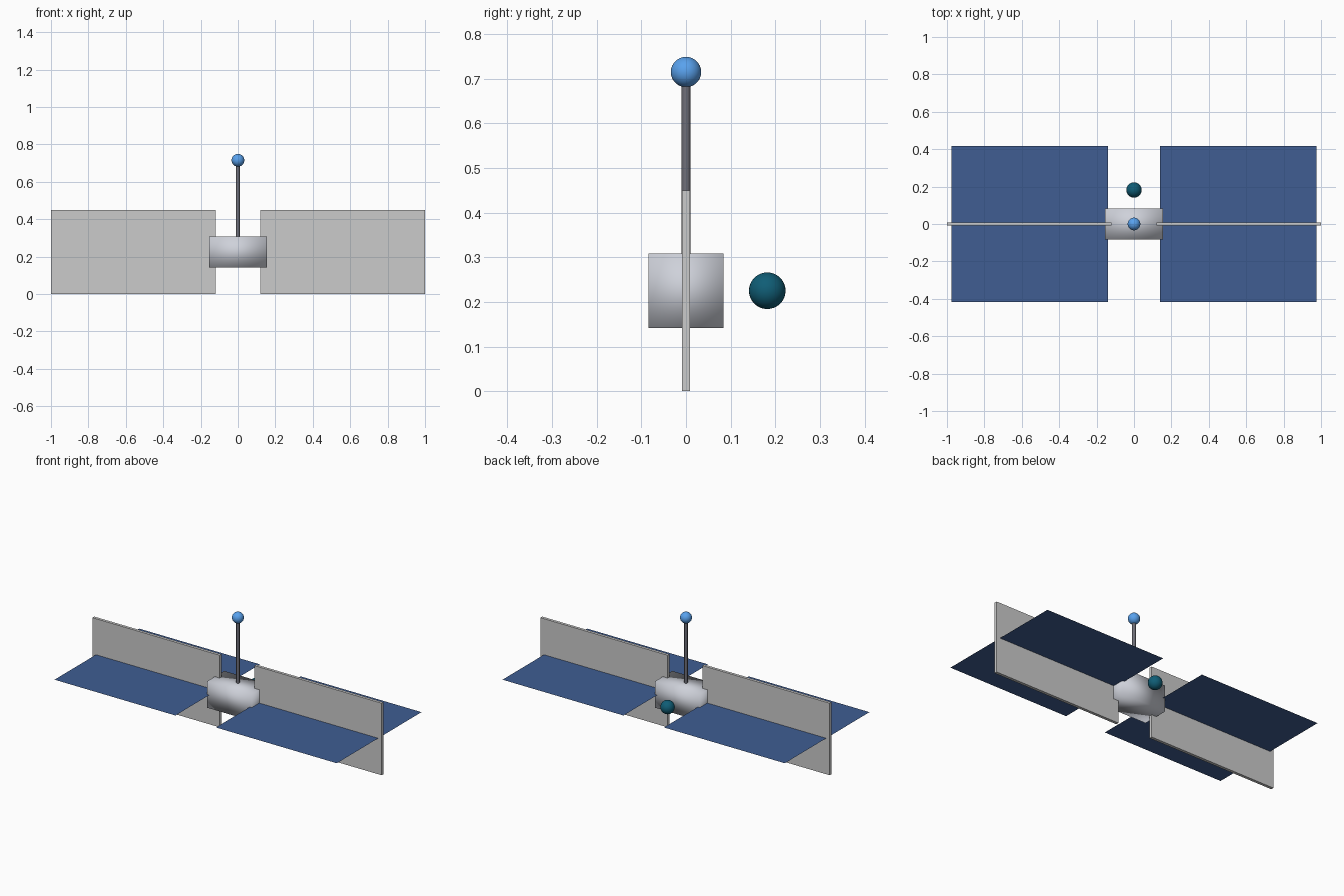
import bpy

if "Cube" in bpy.data.objects:
    bpy.data.objects.remove(bpy.data.objects["Cube"])

ZC = 0.225  # height of the satellite's main axis


def material(name, rgb):
    m = bpy.data.materials.new(name)
    m.diffuse_color = (*rgb, 1)
    m.use_nodes = True
    m.node_tree.nodes["Principled BSDF"].inputs["Base Color"].default_value = m.diffuse_color
    return m


def finish(name, mat=None, smooth=False):
    ob = bpy.context.object
    ob.name = name
    if mat:
        ob.data.materials.append(mat)
    if smooth:
        bpy.ops.object.shade_smooth()
    return ob


def box(name, loc, size, mat=None, smooth=False):
    bpy.ops.mesh.primitive_cube_add(size=1, location=loc)
    ob = bpy.context.object
    ob.scale = size
    bpy.ops.object.transform_apply(location=False, rotation=False, scale=True)
    return finish(name, mat, smooth)


def ball(name, loc, radius, mat):
    bpy.ops.mesh.primitive_uv_sphere_add(segments=32, ring_count=16,
                                         radius=radius, location=loc)
    return finish(name, mat, True)


silver = material("silver", (0.62, 0.64, 0.70))
dark = material("dark_metal", (0.16, 0.16, 0.19))
cell_blue = material("cell_blue", (0.05, 0.11, 0.29))
light_blue = material("light_blue", (0.10, 0.36, 0.85))
teal = material("teal", (0.005, 0.11, 0.18))

# Central body: a box with soft, smooth-shaded normals
box("body", (0, 0, ZC), (0.308, 0.168, 0.166), silver, True)

# Crossed wings on either side: upright slab and flat solar sheet
for side, s in (("left", -1), ("right", 1)):
    box(side + "_upright_panel", (s * 0.56, 0, ZC), (0.88, 0.018, 0.45))
    bpy.ops.mesh.primitive_plane_add(size=0.836, location=(s * 0.558, 0, ZC))
    finish(side + "_solar_sheet", cell_blue)

# Antenna mast with ball tip
bpy.ops.mesh.primitive_cylinder_add(vertices=32, radius=0.01, depth=0.43,
                                    location=(0, 0, 0.485))
mast = finish("antenna_mast", dark)
bpy.ops.object.shade_smooth_by_angle()
ball("antenna_tip", (0, 0, 0.715), 0.034, light_blue)

# Sensor ball floating behind the body
ball("rear_sensor", (0, 0.182, ZC), 0.041, teal)
